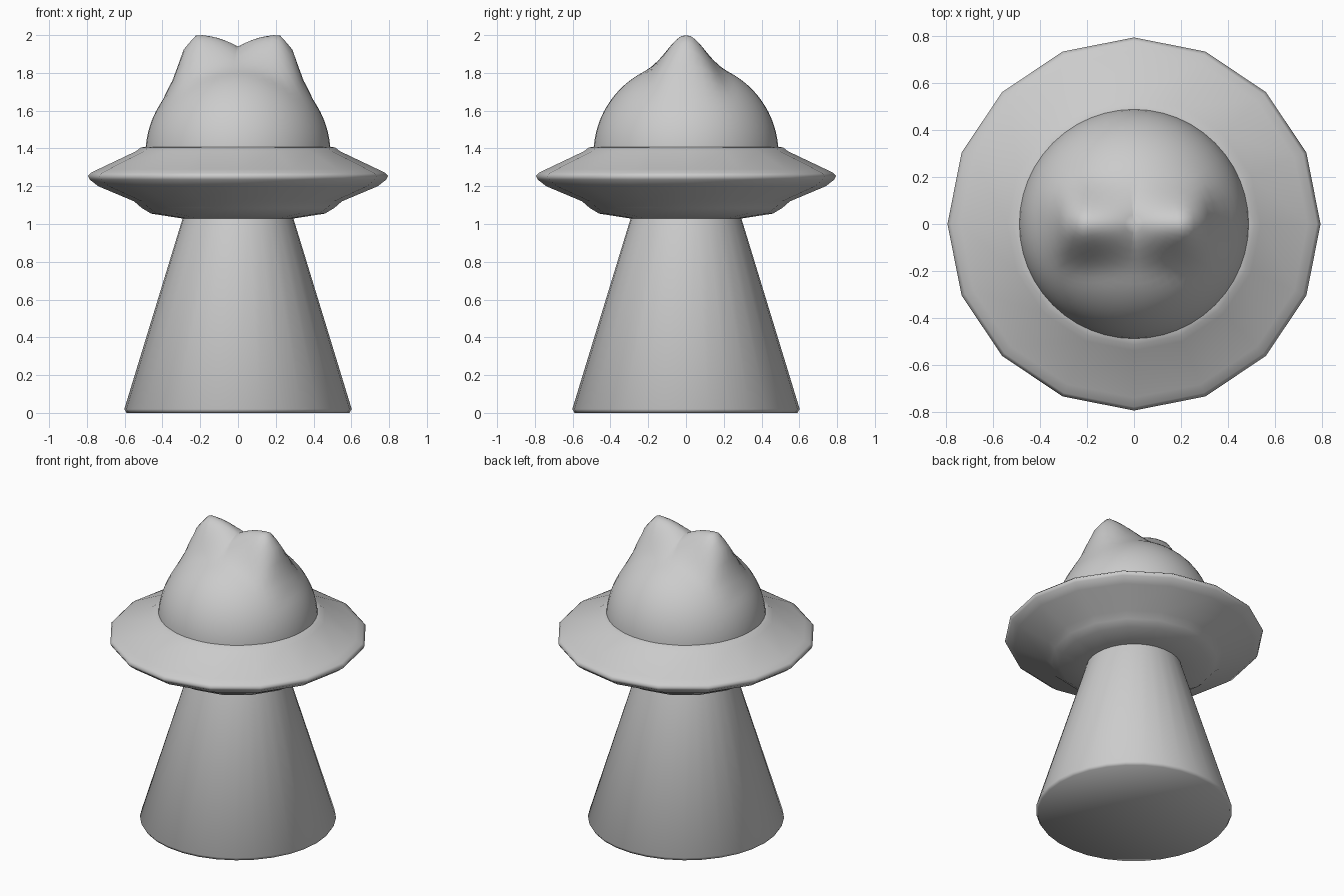
import bpy, bmesh, math

if "Cube" in bpy.data.objects:
    bpy.data.objects.remove(bpy.data.objects["Cube"])

def lathe(name, profile, sides, angle=60):
    """Revolve (radius, z) points, listed bottom to top, around the z axis."""
    bm = bmesh.new()
    rings = []
    for r, z in profile:
        if r < 1e-5:
            rings.append([bm.verts.new((0, 0, z))])
        else:
            rings.append([bm.verts.new((r * math.cos(2 * math.pi * i / sides),
                                        r * math.sin(2 * math.pi * i / sides), z))
                          for i in range(sides)])
    for a, b in zip(rings, rings[1:]):
        for i in range(sides):
            j = (i + 1) % sides
            if len(a) == 1:
                bm.faces.new((a[0], b[j], b[i]))
            elif len(b) == 1:
                bm.faces.new((a[i], a[j], b[0]))
            else:
                bm.faces.new((a[i], a[j], b[j], b[i]))
    bmesh.ops.recalc_face_normals(bm, faces=bm.faces)
    mesh = bpy.data.meshes.new(name)
    bm.to_mesh(mesh)
    bm.free()
    obj = bpy.data.objects.new(name, mesh)
    bpy.context.collection.objects.link(obj)
    bpy.ops.object.select_all(action='DESELECT')
    obj.select_set(True)
    bpy.context.view_layer.objects.active = obj
    bpy.ops.object.shade_smooth_by_angle(angle=math.radians(angle))
    return obj

# Light beam: tapered cone with a softened foot
lathe("beam", [(0, 0), (0.59, 0), (0.602, 0.02), (0.29, 1.04), (0, 1.04)], 32)

# Saucer: sixteen-sided disc with a stepped underside and a low collar on top
lathe("saucer", [(0, 1.03), (0.30, 1.03), (0.46, 1.055), (0.51, 1.085),
                 (0.55, 1.12), (0.74, 1.20), (0.785, 1.235), (0.795, 1.255),
                 (0.78, 1.27), (0.74, 1.29), (0.54, 1.385), (0.515, 1.405),
                 (0.48, 1.41), (0, 1.41)], 16, 80)

# Dome: hemisphere whose crown is pulled up into a two-peaked ridge
R, CZ, STEPS = 0.49, 1.37, 20
arc = [(R * math.cos(math.pi / 2 * i / STEPS), CZ + R * math.sin(math.pi / 2 * i / STEPS))
       for i in range(STEPS + 1)]
dome = lathe("dome", arc, 48, 80)

LIFT = [(0, 0.08), (0.11, 0.138), (0.22, 0.193), (0.29, 0.155),
        (0.34, 0.05), (0.40, 0.0), (1, 0)]

def lift(x):
    for (x0, h0), (x1, h1) in zip(LIFT, LIFT[1:]):
        if x <= x1:
            return h0 + (h1 - h0) * (x - x0) / (x1 - x0)
    return 0

for v in dome.data.vertices:
    y = min(abs(v.co.y) / 0.23, 1)
    v.co.z += lift(abs(v.co.x)) * 0.5 * (1 + math.cos(math.pi * y))
dome.data.update()
